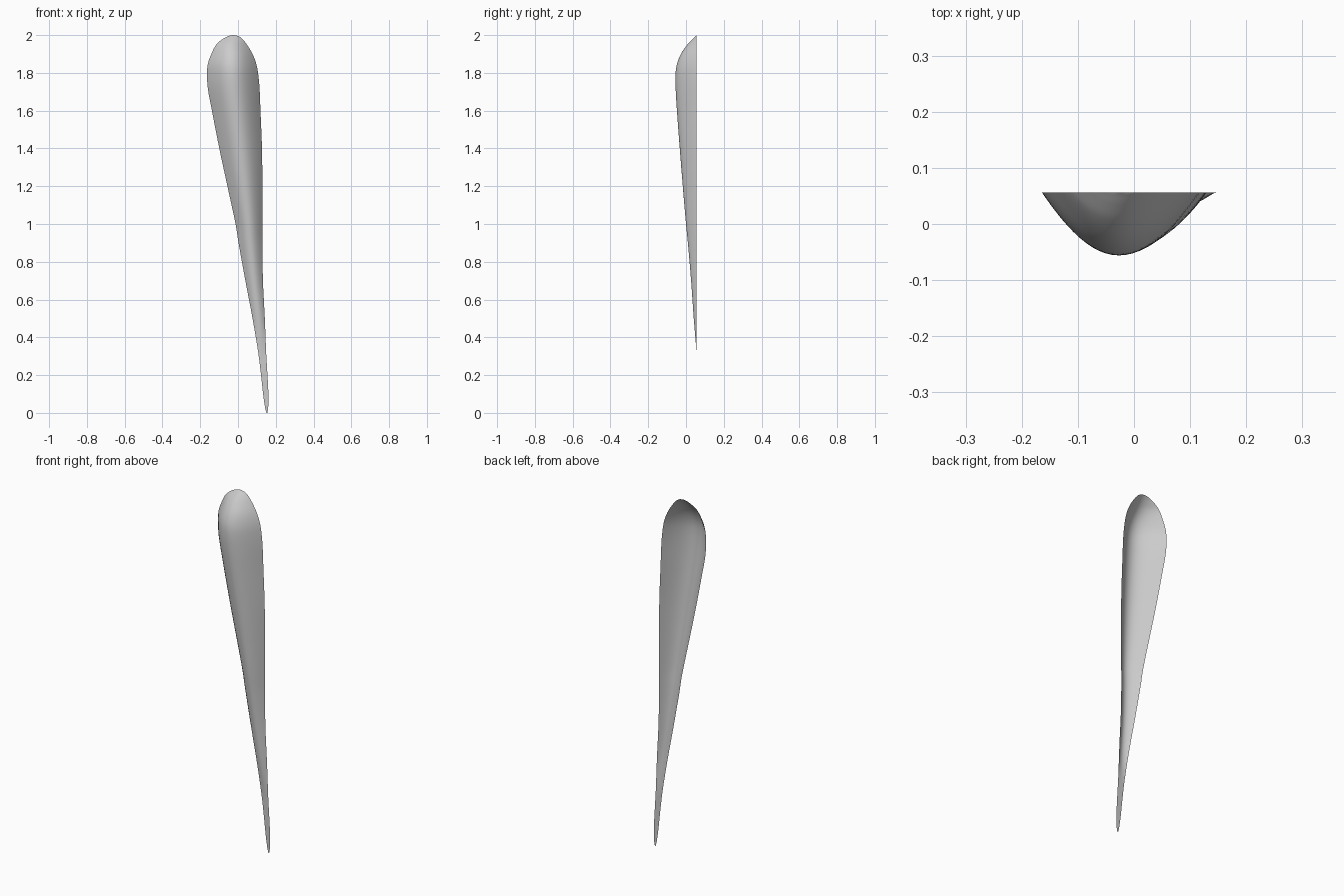
import bpy, bmesh, math

if "Cube" in bpy.data.objects:
    bpy.data.objects.remove(bpy.data.objects["Cube"])

BACK_Y = 0.056   # plane of the open rim
COLS = 24        # segments across the bulge
STEPS = 4        # rows between stations

# Stations up the blade: height, left edge, right edge, bulge depth
stations = [
    (0.00, 0.150, 0.155, 0), (0.03, 0.143, 0.160, 0),
    (0.10, 0.133, 0.161, 0), (0.20, 0.122, 0.156, 0),
    (0.32, 0.107, 0.149, 0.001), (0.50, 0.077, 0.142, 0.015),
    (0.70, 0.039, 0.132, 0.029), (0.90, 0.003, 0.129, 0.046),
    (1.00, -0.013, 0.129, 0.056), (1.20, -0.056, 0.129, 0.073),
    (1.40, -0.099, 0.127, 0.089), (1.60, -0.138, 0.119, 0.104),
    (1.72, -0.160, 0.114, 0.111), (1.80, -0.164, 0.106, 0.111),
    (1.85, -0.159, 0.096, 0.103), (1.90, -0.141, 0.077, 0.083),
    (1.95, -0.115, 0.047, 0.049), (1.98, -0.080, 0.023, 0.021),
    (1.995, -0.050, 0.001, 0.005), (2.00, -0.027, -0.021, 0),
]


def tangent(i, k):
    a, b = stations[max(i - 1, 0)], stations[min(i + 1, len(stations) - 1)]
    return (b[k] - a[k]) / (b[0] - a[0])


def blend(i, t, k):
    """Smooth value of column k between stations i and i + 1."""
    p, q = stations[i], stations[i + 1]
    h = q[0] - p[0]
    return ((2*t**3 - 3*t**2 + 1) * p[k] + (t**3 - 2*t**2 + t) * h * tangent(i, k)
            + (3*t**2 - 2*t**3) * q[k] + (t**3 - t**2) * h * tangent(i + 1, k))


rows = []
for i in range(len(stations) - 1):
    for s in range(STEPS):
        t = s / STEPS
        z = stations[i][0] + t * (stations[i + 1][0] - stations[i][0])
        rows.append((z, *(blend(i, t, k) for k in (1, 2, 3))))
rows.append(stations[-1])

# Open half-teardrop shell, bulging forward from the flat rim plane
bm = bmesh.new()
grid = []
for z, left, right, depth in rows:
    line = []
    for c in range(COLS + 1):
        u = 2 * c / COLS - 1
        x = (left + right) / 2 + u * (right - left) / 2
        arch = 0.5 * math.cos(u * math.pi / 2) + 0.5 * (1 - u * u)
        line.append(bm.verts.new((x, BACK_Y - max(depth, 0) * arch, z)))
    grid.append(line)
for low, high in zip(grid, grid[1:]):
    for c in range(COLS):
        bm.faces.new((low[c], low[c + 1], high[c + 1], high[c])).smooth = True

mesh = bpy.data.meshes.new("teardrop_shell")
bm.to_mesh(mesh)
bm.free()
shell = bpy.data.objects.new("teardrop_shell", mesh)
bpy.context.collection.objects.link(shell)
